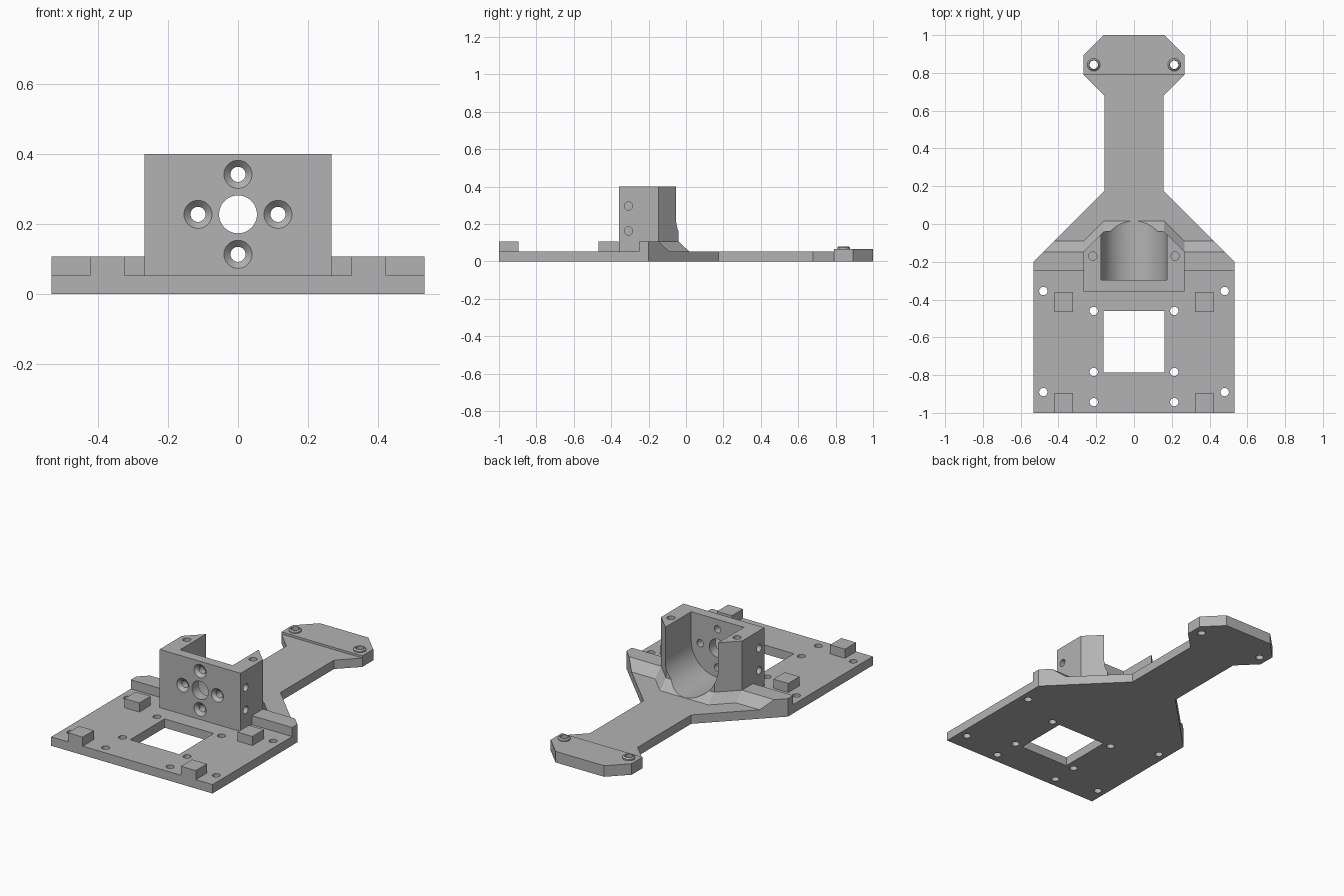
import bpy, bmesh, math
from mathutils import Matrix, Vector

if "Cube" in bpy.data.objects:
    bpy.data.objects.remove(bpy.data.objects["Cube"])

grey = bpy.data.materials.new("plain grey")
grey.diffuse_color = (0.45, 0.45, 0.45, 1)
grey.use_nodes = True
grey.node_tree.nodes["Principled BSDF"].inputs["Base Color"].default_value = grey.diffuse_color


def make(name, bm):
    bmesh.ops.recalc_face_normals(bm, faces=bm.faces)
    me = bpy.data.meshes.new(name)
    bm.to_mesh(me)
    bm.free()
    me.materials.append(grey)
    ob = bpy.data.objects.new(name, me)
    bpy.context.collection.objects.link(ob)
    return ob


def loft(name, rings):
    """Closed solid through rings of equal point count."""
    bm = bmesh.new()
    rows = [[bm.verts.new(p) for p in r] for r in rings]
    n = len(rows[0])
    for a, b in zip(rows, rows[1:]):
        for i in range(n):
            bm.faces.new((a[i], a[(i + 1) % n], b[(i + 1) % n], b[i]))
    bm.faces.new(rows[0])
    bm.faces.new(rows[-1])
    return make(name, bm)


def sym(half):
    """Mirror a right-hand half outline into a full outline."""
    return half + [(-x, y) for x, y in reversed(half)]


def prism(name, pts, z0, z1):
    return loft(name, [[(x, y, z) for x, y in pts] for z in (z0, z1)])


def box(name, x0, x1, y0, y1, z0, z1):
    return prism(name, [(x0, y0), (x1, y0), (x1, y1), (x0, y1)], z0, z1)


def rod(name, start, end, r1, r2=None, n=32):
    a, b = Vector(start), Vector(end)
    d = b - a
    bm = bmesh.new()
    m = Matrix.Translation((a + b) / 2) @ d.to_track_quat('Z', 'Y').to_matrix().to_4x4()
    bmesh.ops.create_cone(bm, cap_ends=True, segments=n, radius1=r1,
                          radius2=r1 if r2 is None else r2, depth=d.length, matrix=m)
    return make(name, bm)


def combine(target, other, op):
    mod = target.modifiers.new("bool", 'BOOLEAN')
    mod.operation, mod.solver, mod.object = op, 'EXACT', other
    bpy.context.view_layer.objects.active = target
    bpy.ops.object.modifier_apply(modifier=mod.name)
    bpy.data.objects.remove(other)


T, R = 0.053, 0.107          # plate top, ridge top
CZ, CR = 0.2275, 0.1735      # motor axis height, cradle radius

# base plate with neck and head
body = prism("motor_mount_plate", sym([
    (0.532, -1), (0.532, -0.2), (0.157, 0.175), (0.157, 0.68),
    (0.267, 0.79), (0.267, 0.893), (0.16, 1)]), 0, T)
add = [prism("head", sym([(0.267, 0.79), (0.267, 0.893), (0.16, 1)]), T, 0.066)]

# ridge with sloped rear face, wrapping round the mount
low = sym([(0.532, -0.25), (0.532, -0.2), (0.422, -0.09), (0.267, -0.09), (0.16, 0.017)])
top = sym([(0.532, -0.25), (0.532, -0.2), (0.479, -0.147), (0.267, -0.147), (0.16, -0.04)])
add.append(loft("ridge", [[(x, y, T) for x, y in low], [(x, y, R) for x, y in top]]))

# upright motor block with chamfered rear corners
add.append(prism("motor_block", sym([(0.267, -0.357), (0.267, -0.147), (0.16, -0.04)]), 0.02, 0.4))

cuts = []
# U-shaped cradle
u = [(CR * math.cos(math.pi * i / 40), CZ - CR * math.sin(math.pi * i / 40)) for i in range(41)]
u += [(-CR, 0.6), (CR, 0.6)]
cuts.append(loft("cradle", [[(x, y, z) for x, z in u] for y in (-0.297, 0.2)]))

# shaft hole and four countersunk motor screw holes
cuts.append(rod("shaft", (0, -0.5, CZ), (0, -0.25, CZ), 0.054, n=48))
for i in range(4):
    x = 0.114 * math.cos(i * math.pi / 2)
    z = CZ + 0.114 * math.sin(i * math.pi / 2)
    cuts.append(rod("screw", (x, -0.5, z), (x, -0.25, z), 0.0215))
    cuts.append(rod("sink", (x, -0.367, z), (x, -0.337, z), 0.05, 0.02))

# plate window
cuts.append(box("window", -0.162, 0.162, -0.785, -0.46, -0.1, 0.2))

for s in (-1, 1):
    # standoff pads
    for y0, y1 in ((-1, -0.895), (-0.467, -0.36)):
        xs = sorted((s * 0.324, s * 0.422))
        add.append(box("pad", xs[0], xs[1], y0, y1, T, R))
    # head bosses
    x = s * 0.213
    add.append(rod("boss", (x, 0.843, 0.05), (x, 0.843, 0.074), 0.034))
    add.append(rod("boss_rim", (x, 0.843, 0.074), (x, 0.843, 0.081), 0.034, 0.026))
    # through holes
    for hx, hy in ((0.48, -0.355), (0.48, -0.89), (0.213, -0.46),
                   (0.213, -0.783), (0.213, -0.943), (0.213, 0.843)):
        cuts.append(rod("hole", (s * hx, hy, -0.1), (s * hx, hy, 0.3), 0.022))
    # blind holes in the block: one on top, two on the side
    cuts.append(rod("top_hole", (s * 0.218, -0.17, 0.3), (s * 0.218, -0.17, 0.5), 0.022))
    for z in (0.163, 0.296):
        cuts.append(rod("side_hole", (s * 0.18, -0.308, z), (s * 0.4, -0.308, z), 0.022))

for o in add:
    combine(body, o, 'UNION')
for o in cuts:
    combine(body, o, 'DIFFERENCE')

body.select_set(True)
bpy.context.view_layer.objects.active = body
bpy.ops.object.shade_smooth_by_angle(angle=math.radians(25))
